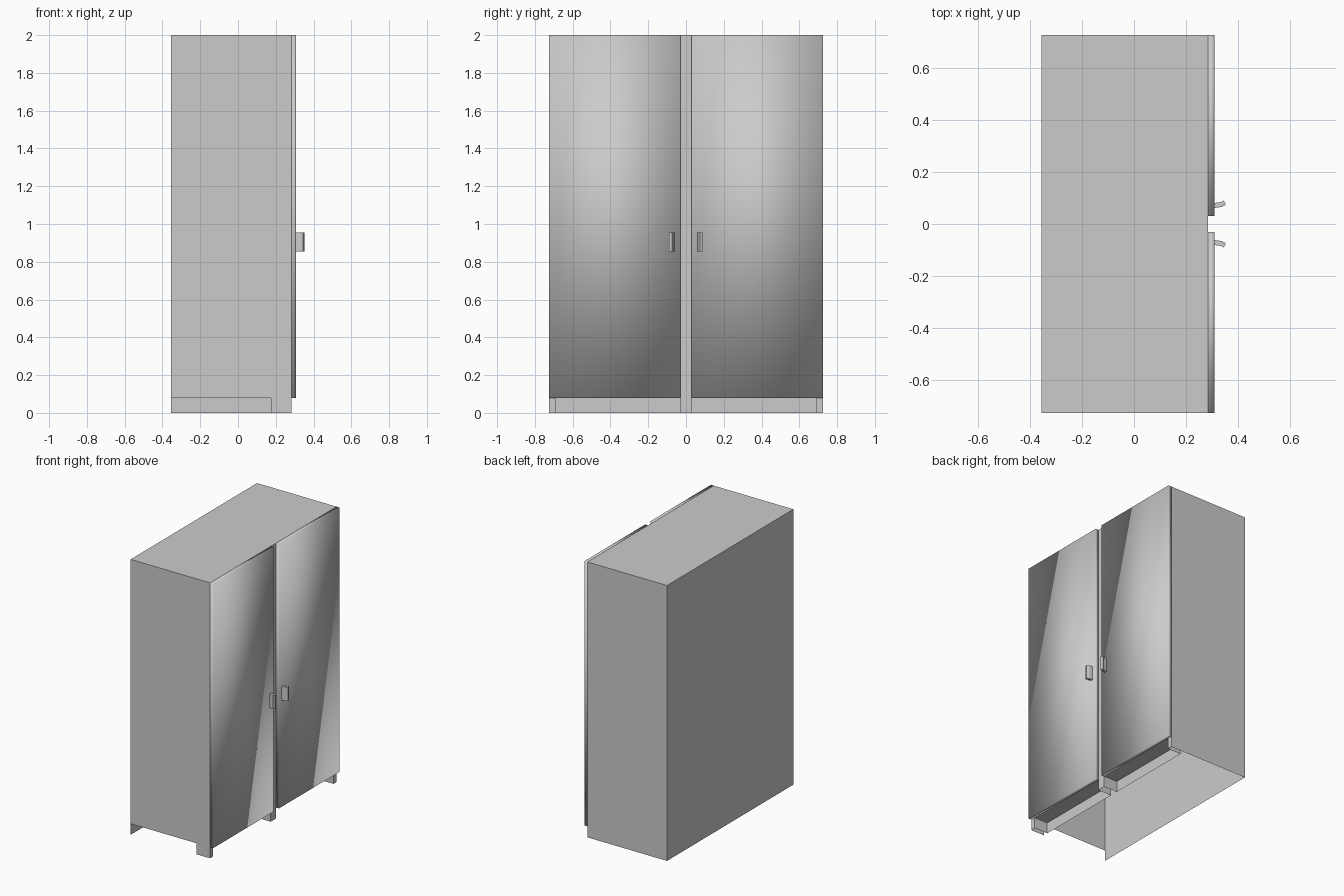
import bpy, bmesh

if "Cube" in bpy.data.objects:
    bpy.data.objects.remove(bpy.data.objects["Cube"])

BACK, FRONT, DOOR, KICK = -0.355, 0.284, 0.308, 0.175   # x depths
HALF, FOOT, MID = 0.725, 0.69, 0.03                     # y half widths
TOE, TOP = 0.08, 2.0                                    # z heights


def finish(name, bm, smooth=False):
    bmesh.ops.remove_doubles(bm, verts=bm.verts, dist=1e-5)
    bmesh.ops.recalc_face_normals(bm, faces=bm.faces)
    me = bpy.data.meshes.new(name)
    bm.to_mesh(me)
    bm.free()
    for p in me.polygons:
        p.use_smooth = smooth
    ob = bpy.data.objects.new(name, me)
    bpy.context.collection.objects.link(ob)
    return ob


def ribbon(bm, path, z0, z1):
    # upright sheet following an xy path
    for a, b in zip(path, path[1:]):
        bm.faces.new([bm.verts.new(c) for c in
                      ((*a, z0), (*b, z0), (*b, z1), (*a, z1))])


def flat(bm, x0, x1, y0, y1, z):
    bm.faces.new([bm.verts.new(c) for c in
                  ((x0, y0, z), (x1, y0, z), (x1, y1, z), (x0, y1, z))])


def prism(name, outline, z0, z1, smooth=False):
    bm = bmesh.new()
    ribbon(bm, outline + outline[:1], z0, z1)
    for z in (z0, z1):
        bm.faces.new([bm.verts.new((x, y, z)) for x, y in outline])
    return finish(name, bm, smooth)


# Sheet cabinet shell, open underneath
bm = bmesh.new()
ribbon(bm, [(BACK, -HALF), (FRONT, -HALF), (FRONT, HALF),
            (BACK, HALF), (BACK, -HALF)], TOE, TOP)
flat(bm, BACK, FRONT, -HALF, HALF, TOP)
finish("cabinet_shell", bm)

# Base: back and one side reach the floor, front steps around the feet
bm = bmesh.new()
ribbon(bm, [(KICK, -HALF), (FRONT, -HALF), (FRONT, -FOOT), (KICK, -FOOT),
            (KICK, -MID), (FRONT, -MID), (FRONT, MID), (KICK, MID),
            (KICK, FOOT), (FRONT, FOOT), (FRONT, HALF),
            (BACK, HALF), (BACK, -HALF)], 0, TOE)
for y0, y1 in ((-FOOT, -MID), (MID, FOOT)):
    flat(bm, KICK, FRONT, y0, y1, TOE)
finish("base_and_feet", bm)

# Doors and curved pulls, mirrored left and right
pull = [(DOOR, 0.062), (0.322, 0.063), (0.337, 0.066), (0.352, 0.073),
        (0.345, 0.090), (0.333, 0.084), (0.321, 0.082), (DOOR, 0.081)]
for side, s in (("left", -1), ("right", 1)):
    prism(side + "_door", [(FRONT, s * MID), (DOOR, s * MID),
                           (DOOR, s * HALF), (FRONT, s * HALF)], TOE, TOP, True)
    prism(side + "_handle", [(x, s * y) for x, y in pull], 0.855, 0.955)
